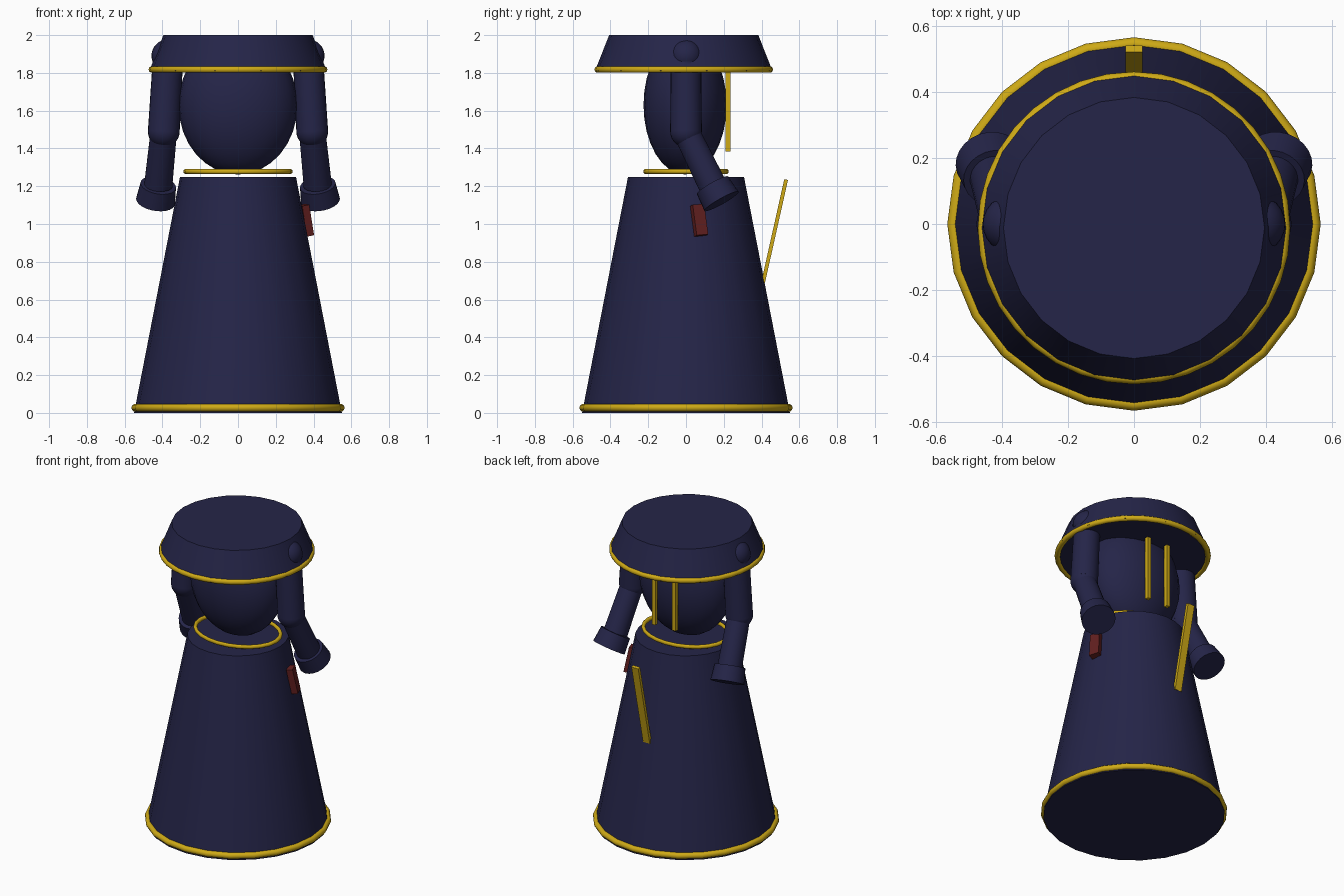
import bpy
import math
from mathutils import Vector

cube = bpy.data.objects.get("Cube")
if cube:
    bpy.data.objects.remove(cube, do_unlink=True)


def material(name, colour):
    mat = bpy.data.materials.new(name)
    mat.use_nodes = True
    mat.diffuse_color = colour
    mat.node_tree.nodes["Principled BSDF"].inputs["Base Color"].default_value = colour
    return mat


navy = material("navy", (0.018, 0.018, 0.065, 1))
gold = material("gold", (0.62, 0.40, 0.008, 1))
red = material("dark red", (0.12, 0.014, 0.014, 1))


def finish(name, mat, smooth=True):
    obj = bpy.context.object
    obj.name = name
    obj.data.materials.append(mat)
    if smooth:
        bpy.ops.object.shade_smooth_by_angle(angle=math.radians(40))
    return obj


def cone(name, start, end, r1, r2, mat=navy, sides=24):
    start, end = Vector(start), Vector(end)
    axis = end - start
    bpy.ops.mesh.primitive_cone_add(vertices=sides, radius1=r1, radius2=r2,
                                    depth=axis.length, location=(start + end) / 2)
    obj = finish(name, mat)
    obj.rotation_euler = Vector((0, 0, 1)).rotation_difference(axis).to_euler()
    return obj


def ball(name, centre, size):
    bpy.ops.mesh.primitive_uv_sphere_add(segments=24, ring_count=16, radius=1, location=centre)
    obj = finish(name, navy)
    obj.scale = size
    return obj


def ring(name, centre, major, minor, depth=1, segments=24):
    bpy.ops.mesh.primitive_torus_add(major_radius=major, minor_radius=minor, location=centre,
                                     major_segments=segments, minor_segments=10)
    obj = finish(name, gold)
    obj.scale.y = depth
    return obj


def box(name, centre, size, mat, rotation=(0, 0, 0)):
    bpy.ops.mesh.primitive_cube_add(size=1, location=centre)
    obj = finish(name, mat, smooth=False)
    obj.scale = size
    obj.rotation_euler = [math.radians(a) for a in rotation]
    return obj


# Robe and torso
cone("skirt", (0, 0, 0), (0, 0, 1.25), 0.55, 0.307)
ring("skirt_hem", (0, 0, 0.027), 0.545, 0.02)
ball("torso", (0, -0.005, 1.63), (0.315, 0.22, 0.368))
ring("belt", (0, 0, 1.278), 0.277, 0.013, depth=0.78)

# Hat
cone("hat", (0, -0.012, 1.81), (0, -0.012, 2), 0.47, 0.395)
ring("hat_brim", (0, -0.012, 1.818), 0.455, 0.018, segments=36)

# Arms, mirrored
for side, s in (("left", 1), ("right", -1)):
    shoulder, elbow = (0.37 * s, 0, 1.89), (0.393 * s, 0, 1.49)
    wrist, hand = (0.422 * s, 0.14, 1.205), (0.437 * s, 0.188, 1.12)
    ball(side + "_shoulder", shoulder, (0.088,) * 3)
    cone(side + "_upper_arm", shoulder, elbow, 0.08, 0.084)
    ball(side + "_elbow", elbow, (0.084,) * 3)
    cone(side + "_forearm", elbow, wrist, 0.07, 0.075)
    cone(side + "_cuff", wrist, hand, 0.095, 0.104)
    # Back ribbon
    box(side + "_back_ribbon", (0.075 * s, 0.222, 1.6), (0.025, 0.025, 0.43), gold)

# Slanted slat behind the skirt
box("back_slat", (0, 0.469, 0.962), (0.05, 0.02, 0.56), gold, (-12.6, 0, 0))

# Small red pouch at the hip
box("hip_pouch", (0.36, 0.07, 1.02), (0.04, 0.065, 0.165), red, (4, -11, 20))
